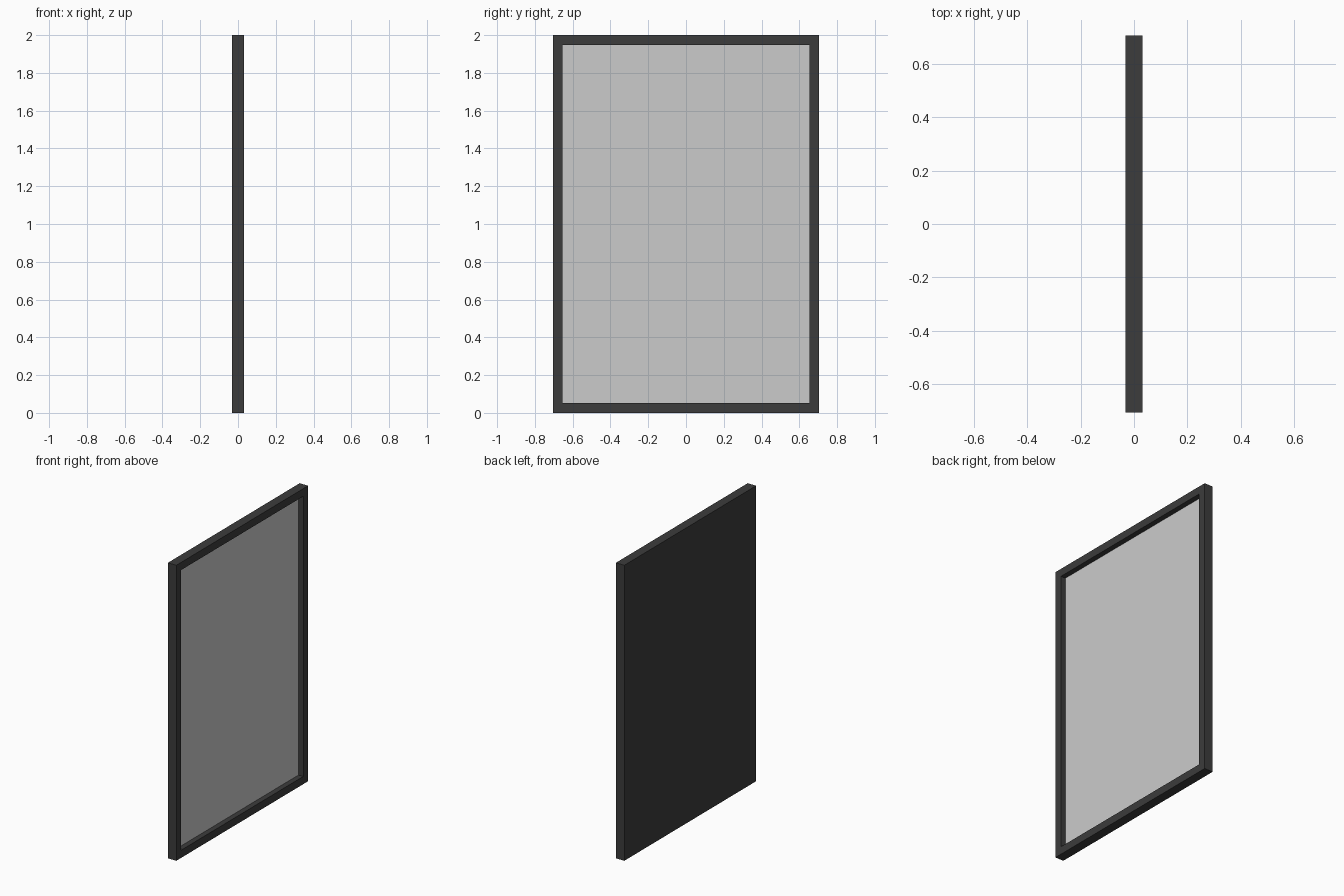
import bpy, bmesh
from mathutils import Vector

if "Cube" in bpy.data.objects:
    bpy.data.objects.remove(bpy.data.objects["Cube"])

T, W, H = 0.063, 1.41, 2.0      # thickness, width, height
BORDER, RECESS, PLATE = 0.052, 0.036, 0.004


def box_bmesh(size, center):
    bm = bmesh.new()
    bmesh.ops.create_cube(bm, size=1)
    bmesh.ops.scale(bm, vec=Vector(size), verts=bm.verts)
    bmesh.ops.translate(bm, vec=Vector(center), verts=bm.verts)
    return bm


def finish(bm, name, color=None):
    me = bpy.data.meshes.new(name)
    bm.to_mesh(me)
    bm.free()
    ob = bpy.data.objects.new(name, me)
    bpy.context.collection.objects.link(ob)
    if color:
        mat = bpy.data.materials.new(name + "_material")
        mat.diffuse_color = (*color, 1)
        mat.use_nodes = True
        mat.node_tree.nodes["Principled BSDF"].inputs["Base Color"].default_value = mat.diffuse_color
        me.materials.append(mat)
    return ob


# Dark frame with solid back: inset the +x face and push it inwards
bm = box_bmesh((T, W, H), (0, 0, H / 2))
bm.normal_update()
face = max(bm.faces, key=lambda f: f.normal.x)
bmesh.ops.inset_region(bm, faces=[face], thickness=BORDER, use_even_offset=True)
ext = bmesh.ops.extrude_discrete_faces(bm, faces=[face])["faces"][0]
bmesh.ops.translate(bm, vec=(-RECESS - PLATE, 0, 0), verts=ext.verts)
finish(bm, "frame", (0.045, 0.045, 0.045))

# Grey panel lying in the recess
finish(box_bmesh((PLATE, W - 2 * BORDER, H - 2 * BORDER),
                 (T / 2 - RECESS - PLATE / 2, 0, H / 2)), "panel")
